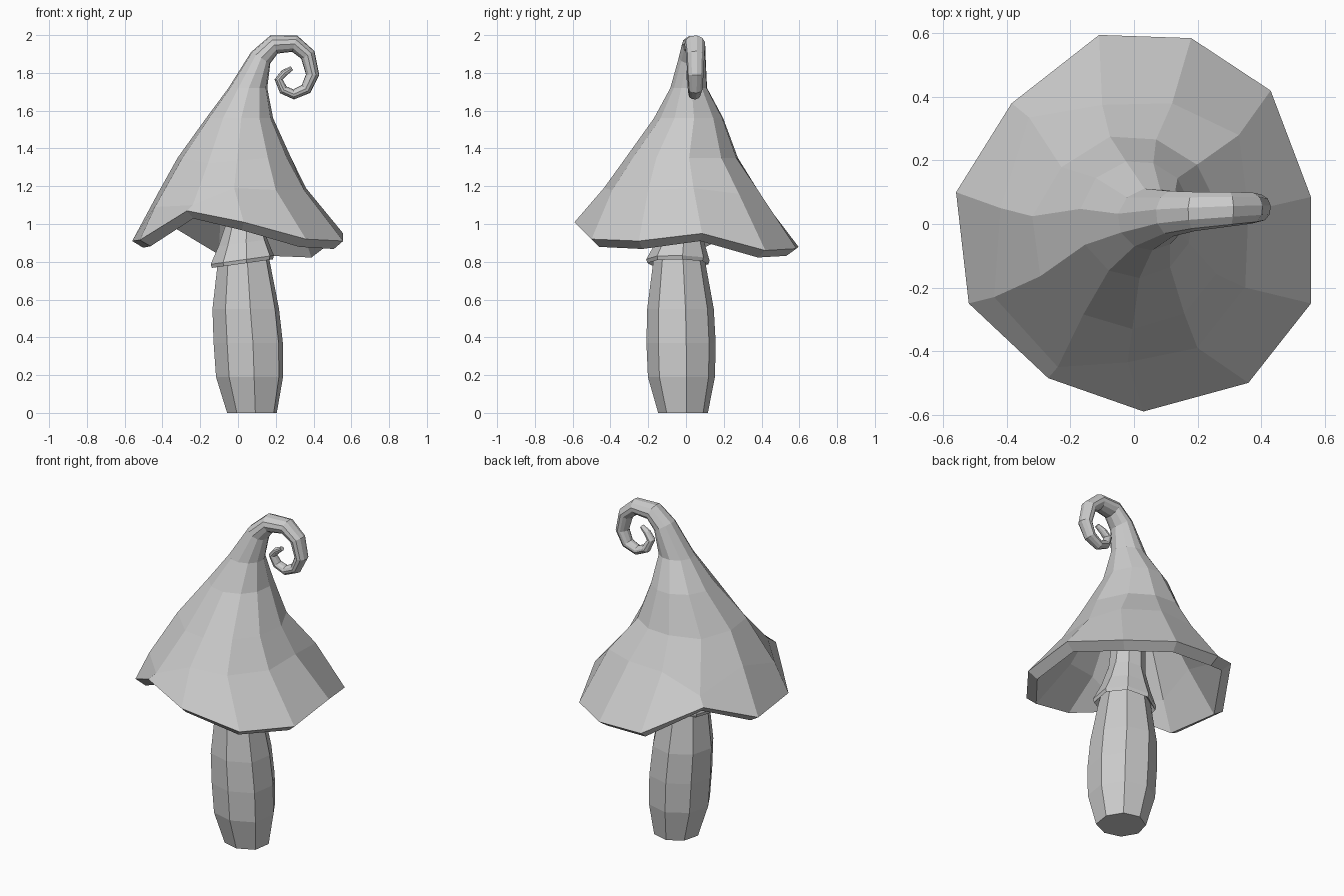
import bpy, bmesh
from math import sin, cos, pi
from mathutils import Vector

if "Cube" in bpy.data.objects:
    bpy.data.objects.remove(bpy.data.objects["Cube"])

grey = bpy.data.materials.new("plain grey")
grey.use_nodes = True
grey.diffuse_color = (0.6, 0.6, 0.6, 1)
grey.node_tree.nodes["Principled BSDF"].inputs["Base Color"].default_value = (0.6, 0.6, 0.6, 1)


def loft(name, rings, close_start=False, close_end=False):
    """Skin a list of equal-sized rings with flat quads."""
    bm = bmesh.new()
    loops = [[bm.verts.new(p) for p in ring] for ring in rings]
    n = len(loops[0])
    for a, b in zip(loops, loops[1:]):
        for i in range(n):
            j = (i + 1) % n
            bm.faces.new((a[i], a[j], b[j], b[i]))
    if close_start:
        bm.faces.new(loops[0][::-1])
    if close_end:
        bm.faces.new(loops[-1])
    bmesh.ops.recalc_face_normals(bm, faces=bm.faces)
    mesh = bpy.data.meshes.new(name)
    bm.to_mesh(mesh)
    bm.free()
    mesh.materials.append(grey)
    obj = bpy.data.objects.new(name, mesh)
    bpy.context.collection.objects.link(obj)
    return obj


def ring(cx, cy, z, radius, tilt=0.0):
    """Eight-sided ring, a little fuller at its front left corner, that can lean along x."""
    pts = []
    for i in range(8):
        a = 2 * pi * (i + 0.18) / 8
        r = radius * (1 + 0.1 * max(0, cos(a + 0.65)) ** 6)
        pts.append(Vector((cx + r * cos(a), cy + r * sin(a), z + tilt * r * cos(a))))
    return pts


# Stem: bulging octagonal column that leans as it rises into the cap
stem = [(0.073, -0.015, 0, 0.132), (0.06, -0.023, 0.19, 0.178), (0.053, -0.025, 0.37, 0.184),
        (0.04, -0.028, 0.55, 0.177), (0.03, -0.035, 0.8, 0.138), (0.03, -0.02, 0.98, 0.1),
        (0.03, 0, 1.25, 0.085)]
loft("stem", [ring(*s) for s in stem], True, True)

# Collar: flared skirt with a thin folded lip
collar = [(0.03, -0.02, 1.0, 0.1), (0.025, -0.03, 0.9, 0.13), (0.022, -0.042, 0.81, 0.168),
          (0.022, -0.042, 0.79, 0.162), (0.03, -0.035, 0.83, 0.13)]
loft("collar", [ring(*c, tilt=0.14) for c in collar])

# Cap: wavy rim and brow, then rings that shrink towards the bent tip
rim = [Vector(p) for p in (
    (0.557, 0.085, 0.95), (0.43, 0.42, 0.86), (0.18, 0.585, 0.87), (-0.11, 0.595, 0.88),
    (-0.385, 0.38, 1.03), (-0.56, 0.10, 0.91), (-0.52, -0.25, 0.915), (-0.27, -0.485, 1.07),
    (0.03, -0.59, 1.01), (0.36, -0.5, 0.92), (0.557, -0.25, 0.91))]
brow = [Vector(p) for p in (
    (0.36, 0.04, 1.19), (0.33, 0.28, 1.16), (0.12, 0.38, 1.18), (-0.1, 0.375, 1.17),
    (-0.33, 0.335, 1.07), (-0.42, 0.05, 1.17), (-0.44, -0.23, 1.09), (-0.24, -0.45, 1.1),
    (-0.02, -0.435, 1.19), (0.2, -0.39, 1.18), (0.35, -0.2, 1.18))]
directions = [Vector((p.x, p.y)).normalized() for p in rim]
# centre x, centre y, height, half width x, half width y, sag above the raised rim corners
levels = [(-0.02, -0.03, 1.35, 0.305, 0.31, 0.5), (0.008, 0.015, 1.56, 0.18, 0.185, 0),
          (0.052, 0.015, 1.72, 0.104, 0.098, 0)]
cap_rings = [rim, brow]
for cx, cy, z, hx, hy, sag in levels:
    pts = []
    for p, d in zip(rim, directions):
        drop = sag * max(p.z - 0.95, 0)
        pts.append(Vector((cx + hx * d.x * (1 - drop), cy + hy * d.y * (1 - drop), z - drop / 2)))
    cap_rings.append(pts)
cap = loft("cap", cap_rings)
shell = cap.modifiers.new("thickness", "SOLIDIFY")
shell.thickness = 0.068
shell.offset = -1

# Curl: tapering tube that grows out of the cap's top ring and spirals inwards
path = [(0.12, 0.033, 1.88, 0.06), (0.19, 0.04, 1.95, 0.052),
        (0.3, 0.047, 1.955, 0.046), (0.37, 0.05, 1.895, 0.041), (0.395, 0.05, 1.79, 0.036),
        (0.36, 0.05, 1.715, 0.031), (0.295, 0.045, 1.686, 0.027), (0.24, 0.04, 1.71, 0.025),
        (0.215, 0.03, 1.765, 0.022), (0.245, 0.025, 1.8, 0.019), (0.285, 0.02, 1.825, 0.012)]
centres = [Vector(levels[-1][:3])] + [Vector(p[:3]) for p in path]
curl_rings = [cap_rings[-1]]
for k in range(1, len(centres)):
    t = centres[min(k + 1, len(path))] - centres[k - 1]
    outer = Vector((-t.z, 0, t.x)).normalized()
    r = path[k - 1][3]
    curl_rings.append([centres[k] - outer * r * d.x + Vector((0, 1.2 * r * d.y, 0)) for d in directions])
loft("curl", curl_rings, False, True)
